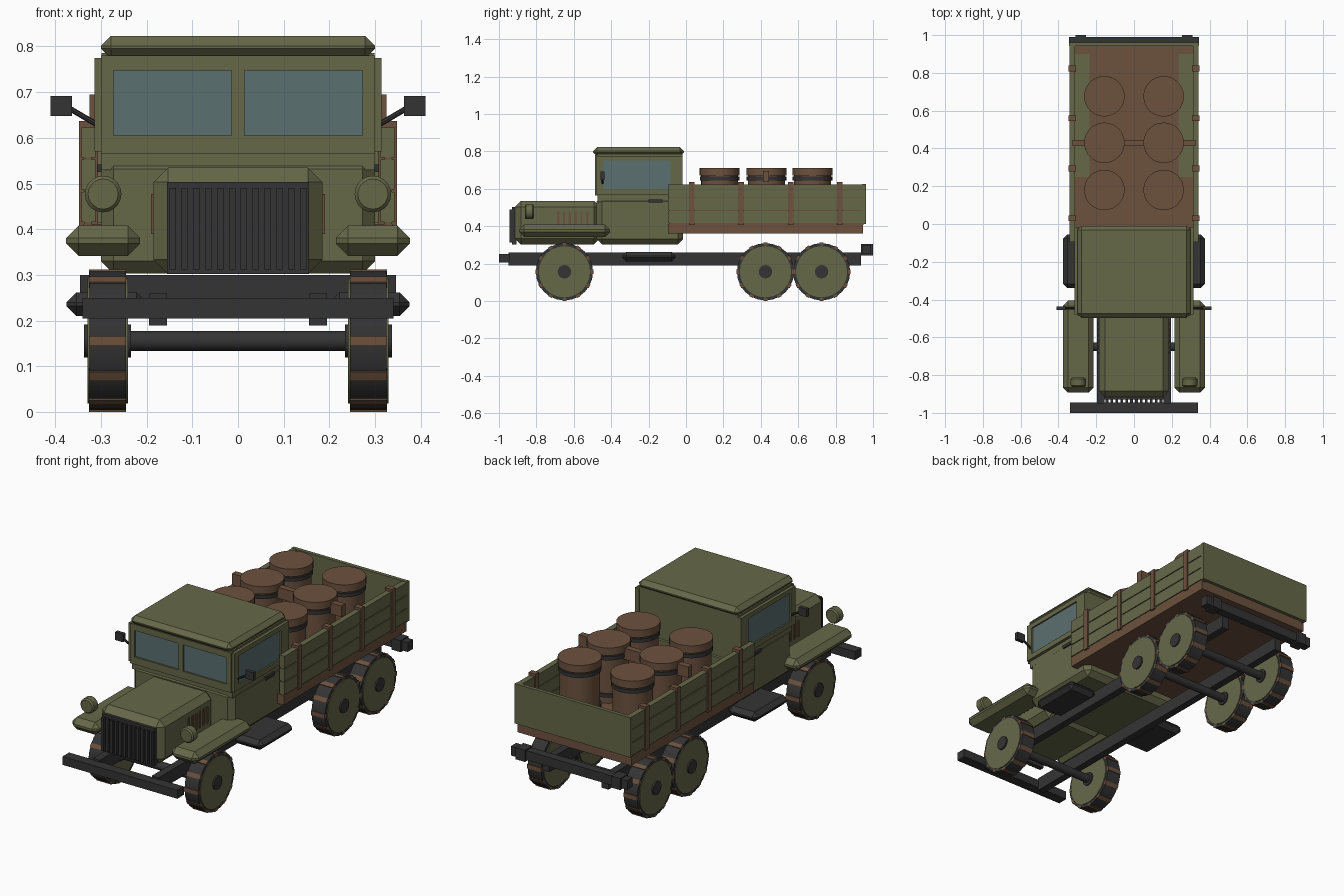
import bpy, bmesh, math
from mathutils import Vector, Matrix

if "Cube" in bpy.data.objects:
    bpy.data.objects.remove(bpy.data.objects["Cube"])


def material(name, r, g, b):
    m = bpy.data.materials.new(name)
    m.diffuse_color = (r, g, b, 1)
    m.use_nodes = True
    m.node_tree.nodes["Principled BSDF"].inputs["Base Color"].default_value = m.diffuse_color
    return m


OLIVE = material("olive paint", 0.133, 0.138, 0.066)
BROWN = material("brown wood", 0.150, 0.083, 0.048)
DARK = material("dark metal", 0.034, 0.034, 0.035)
GLASS = material("blue grey glass", 0.105, 0.160, 0.165)


def finish(name, bm, mat, smooth=False):
    me = bpy.data.meshes.new(name)
    bmesh.ops.recalc_face_normals(bm, faces=bm.faces)
    bm.to_mesh(me)
    bm.free()
    me.materials.append(mat)
    ob = bpy.data.objects.new(name, me)
    bpy.context.collection.objects.link(ob)
    if smooth:
        bpy.ops.object.select_all(action='DESELECT')
        ob.select_set(True)
        bpy.context.view_layer.objects.active = ob
        bpy.ops.object.shade_smooth_by_angle(angle=math.radians(32))
    return ob


def box(name, x, y, z, mat, bevel=0.0):
    """Box from (min, max) ranges, with optional chamfer."""
    bm = bmesh.new()
    bmesh.ops.create_cube(bm, size=1)
    for v in bm.verts:
        for i, (a, b) in enumerate((x, y, z)):
            v.co[i] = (a + b) / 2 + v.co[i] * (b - a)
    if bevel:
        bmesh.ops.bevel(bm, geom=bm.edges[:], offset=bevel, segments=1,
                        affect='EDGES', profile=0.5)
    return finish(name, bm, mat)


def pair(name, x, y, z, mat, bevel=0.0):
    """The same box on the left and right."""
    box("right_" + name, x, y, z, mat, bevel)
    box("left_" + name, (-x[1], -x[0]), y, z, mat, bevel)


def rod(name, p, q, r, mat, sides=24, bevel=0.0):
    """Cylinder between two points."""
    p, q = Vector(p), Vector(q)
    d = q - p
    bm = bmesh.new()
    bmesh.ops.create_cone(bm, cap_ends=True, segments=sides, radius1=r,
                          radius2=r, depth=d.length)
    if bevel:
        caps = [e for e in bm.edges if abs(e.verts[0].co.z - e.verts[1].co.z) < 1e-5]
        bmesh.ops.bevel(bm, geom=caps, offset=bevel, segments=1, affect='EDGES')
    rot = Vector((0, 0, 1)).rotation_difference(d.normalized()).to_matrix().to_4x4()
    bm.transform(Matrix.Translation((p + q) / 2) @ rot)
    return finish(name, bm, mat, True)


# Chassis rails, bumpers and running boards
pair("chassis_rail", (0.155, 0.195), (-0.95, 0.935), (0.19, 0.26), DARK)
box("front_bumper", (-0.34, 0.34), (-1.0, -0.945), (0.205, 0.25), DARK)
box("rear_bumper", (-0.345, 0.345), (0.945, 0.99), (0.25, 0.30), DARK)
pair("rear_bumper_block", (0.255, 0.31), (0.935, 1.0), (0.243, 0.305), DARK)
pair("running_board", (0.2, 0.375), (-0.34, -0.055), (0.21, 0.262), DARK, 0.022)

# Wheels with tread bars, and axles
WZ = 0.156
for label, y in (("front", -0.65), ("middle", 0.425), ("rear", 0.725)):
    rod(label + "_axle", (-0.24, y, WZ), (0.24, y, WZ), 0.022, DARK)
    for s, side in ((-1, "left"), (1, "right")):
        n = f"{label}_{side}_"
        rod(n + "tyre", (s * 0.245, y, WZ), (s * 0.325, y, WZ), 0.153, DARK)
        rod(n + "wheel_disc", (s * 0.241, y, WZ), (s * 0.329, y, WZ), 0.137, OLIVE)
        rod(n + "hub", (s * 0.234, y, WZ), (s * 0.337, y, WZ), 0.036, DARK, 16)
        bm = bmesh.new()
        for k in range(12):
            m = (Matrix.Translation((s * 0.285, y, WZ))
                 @ Matrix.Rotation(math.radians(30 * k), 4, 'X')
                 @ Matrix.Translation((0, 0.148, 0))
                 @ Matrix.Diagonal((0.081, 0.015, 0.022, 1)))
            bmesh.ops.create_cube(bm, size=1, matrix=m)
        finish(n + "tread_bars", bm, BROWN)

# Hood, grille and side vents
box("hood", (-0.185, 0.185), (-0.915, -0.46), (0.302, 0.535), OLIVE, 0.032)
box("grille", (-0.155, 0.155), (-0.93, -0.905), (0.302, 0.503), DARK)
for k in range(12):
    x = -0.143 + k * 0.026
    box("grille_bar", (x - 0.007, x + 0.007), (-0.945, -0.925), (0.312, 0.49), DARK)
for k in range(6):
    y = -0.683 + k * 0.031
    pair("hood_vent", (0.18, 0.19), (y - 0.006, y + 0.006), (0.39, 0.477), BROWN)

# Fenders and headlights
pair("fender", (0.214, 0.376), (-0.893, -0.406), (0.342, 0.408), OLIVE, 0.027)
for s, side in ((-1, "left"), (1, "right")):
    rod(side + "_headlight", (s * 0.295, -0.862, 0.477), (s * 0.295, -0.813, 0.477),
        0.040, OLIVE, 20, 0.007)

# Cab body and roof
box("cab_body", (-0.30, 0.30), (-0.478, -0.015), (0.303, 0.56), OLIVE, 0.028)
box("cab_upper", (-0.298, 0.298), (-0.472, -0.02), (0.53, 0.785), OLIVE)
box("roof", (-0.30, 0.30), (-0.497, -0.01), (0.773, 0.823), OLIVE, 0.022)

# Windscreen with frame
box("windscreen_sill", (-0.30, 0.30), (-0.487, -0.47), (0.565, 0.605), OLIVE)
box("windscreen_header", (-0.30, 0.30), (-0.487, -0.47), (0.747, 0.78), OLIVE)
box("windscreen_post", (-0.014, 0.014), (-0.487, -0.47), (0.6, 0.75), OLIVE)
pair("windscreen_pillar", (0.272, 0.30), (-0.487, -0.47), (0.6, 0.75), OLIVE)
pair("windscreen", (0.013, 0.273), (-0.478, -0.470), (0.603, 0.749), GLASS)

# Door windows with frame, handles
pair("door_sill", (0.29, 0.314), (-0.478, -0.018), (0.57, 0.598), OLIVE)
pair("door_header", (0.29, 0.314), (-0.478, -0.018), (0.75, 0.775), OLIVE)
pair("door_front_pillar", (0.29, 0.314), (-0.478, -0.44), (0.59, 0.76), OLIVE)
pair("door_rear_pillar", (0.29, 0.314), (-0.082, -0.018), (0.59, 0.76), OLIVE)
pair("door_window", (0.298, 0.306), (-0.442, -0.08), (0.595, 0.752), GLASS)
pair("door_handle", (0.295, 0.308), (-0.2, -0.125), (0.525, 0.542), DARK)

# Mirrors on arms
pair("mirror", (0.363, 0.41), (-0.456, -0.436), (0.648, 0.691), DARK)
for s, side in ((-1, "left"), (1, "right")):
    rod(side + "_mirror_arm", (s * 0.305, -0.446, 0.627), (s * 0.368, -0.446, 0.664),
        0.006, DARK, 8)

# Cargo bed floor, wheel arch plates, plank sides, posts, tailgate
box("bed_floor", (-0.338, 0.338), (-0.095, 0.945), (0.36, 0.412), BROWN)
pair("wheel_arch_plate", (0.235, 0.312), (0.25, 0.9), (0.405, 0.416), OLIVE)
pair("bed_side_core", (0.32, 0.337), (-0.092, 0.95), (0.405, 0.62), BROWN)
for k in range(3):
    z = 0.416 + k * 0.0705
    pair("bed_side_plank", (0.312, 0.342), (-0.095, 0.955), (z, z + 0.066), OLIVE)
for y in (0.03, 0.294, 0.56, 0.823):
    pair("bed_post", (0.306, 0.348), (y - 0.015, y + 0.015), (0.405, 0.637), BROWN)
box("tailgate", (-0.343, 0.343), (0.942, 0.962), (0.412, 0.625), OLIVE)

# Barrels and the tie beam between them
box("cargo_tie_beam", (-0.325, 0.325), (0.412, 0.445), (0.635, 0.695), BROWN)
for x in (-0.157, 0.157):
    for y in (0.18, 0.43, 0.676):
        rod("barrel_body", (x, y, 0.405), (x, y, 0.69), 0.099, BROWN, 32)
        rod("barrel_lid", (x, y, 0.672), (x, y, 0.712), 0.107, BROWN, 32)
        for z in (0.455, 0.655):
            rod("barrel_band", (x, y, z - 0.01), (x, y, z + 0.01), 0.106, DARK, 32)
